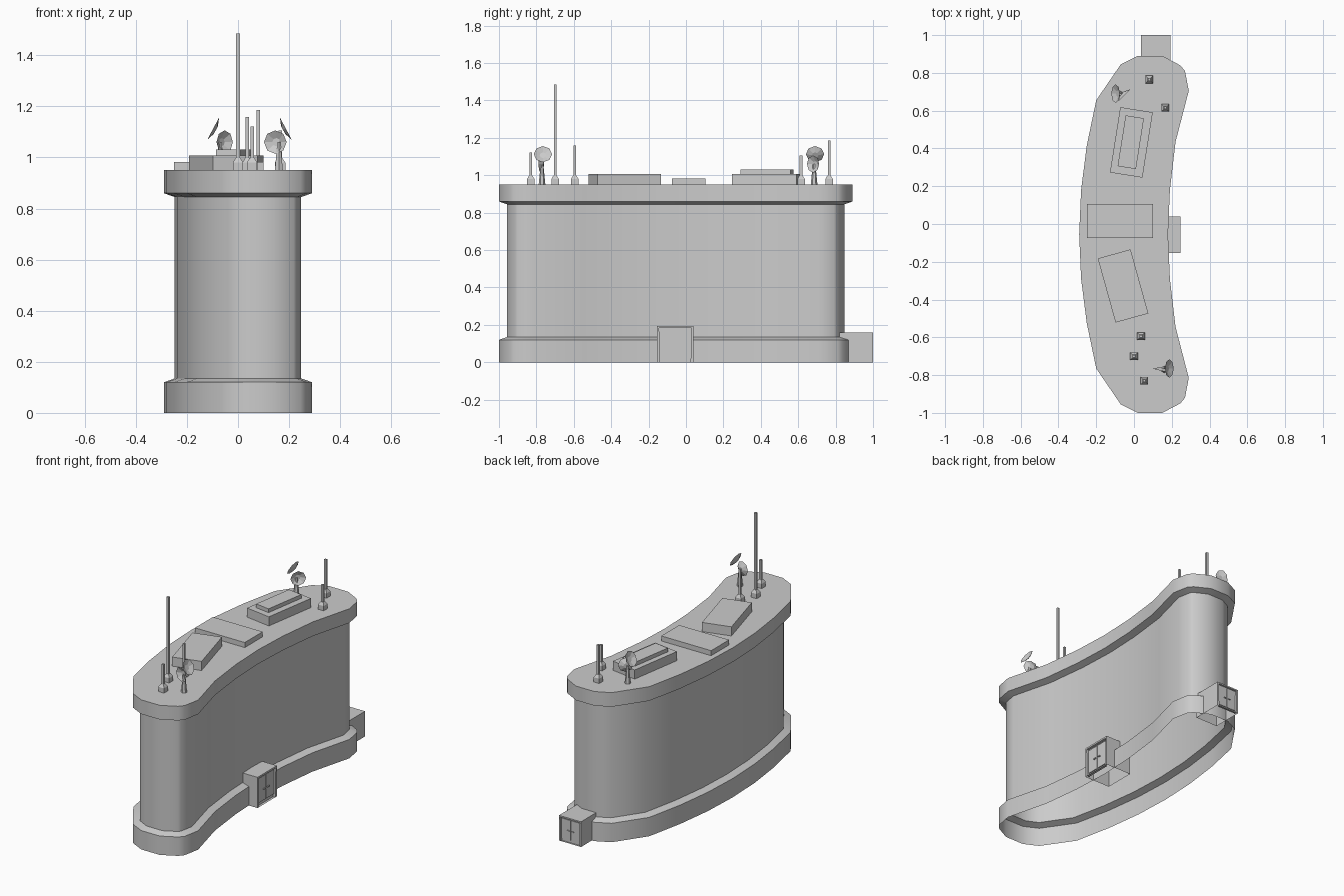
import bpy, bmesh, math
from mathutils import Vector, Matrix

if "Cube" in bpy.data.objects:
    bpy.data.objects.remove(bpy.data.objects["Cube"])

YC = -0.055      # mirror line of the curved plan
ROOF = 0.95


def make(name, bm, smooth=None):
    bmesh.ops.recalc_face_normals(bm, faces=bm.faces)
    me = bpy.data.meshes.new(name)
    bm.to_mesh(me)
    bm.free()
    ob = bpy.data.objects.new(name, me)
    bpy.context.collection.objects.link(ob)
    if smooth:
        bpy.ops.object.select_all(action='DESELECT')
        ob.select_set(True)
        bpy.context.view_layer.objects.active = ob
        bpy.ops.object.shade_smooth_by_angle(angle=math.radians(smooth))
    return ob


def add_box(bm, lo, hi, mat=Matrix(), open_bottom=False):
    lo, hi = Vector(lo), Vector(hi)
    size = hi - lo
    m = mat @ Matrix.Translation((lo + hi) / 2) @ Matrix.Diagonal((*size, 1))
    vs = bmesh.ops.create_cube(bm, size=1, matrix=m)['verts']
    if open_bottom:
        low = min(v.co.z for v in vs)
        bm.faces.ensure_lookup_table()
        down = [f for f in {f for v in vs for f in v.link_faces}
                if all(v.co.z < low + 1e-4 for v in f.verts)]
        bmesh.ops.delete(bm, geom=down, context='FACES')
    return vs


# plan outline: half profile, mirrored across the middle of the building
half = [(.18, 0), (.19, .235), (.22, .49), (.29, .76), (.27, .865), (.245, .895),
        (.15, .945), (.02, .945), (-.07, .90), (-.2, .71), (-.25, .47),
        (-.28, .235), (-.29, 0)]
outline = [Vector((x, YC + y)) for x, y in half]
outline += [Vector((x, YC - y)) for x, y in half[-2:0:-1]]


def inset(points, d):
    out = []
    n = len(points)
    for i, p in enumerate(points):
        a = (p - points[i - 1]).normalized()
        b = (points[(i + 1) % n] - p).normalized()
        na, nb = Vector((-a.y, a.x)), Vector((-b.y, b.x))
        out.append(p + (na + nb) * d / (1 + na.dot(nb)))
    return out


# curved tower shell with base and top flanges, open underneath
bm = bmesh.new()
rings = []
for z, d in [(0, 0), (.12, 0), (.135, .042), (.845, .042), (.86, 0), (ROOF, 0)]:
    rings.append([bm.verts.new((p.x, p.y, z)) for p in inset(outline, d)])
for r0, r1 in zip(rings, rings[1:]):
    for i in range(len(r0)):
        j = (i + 1) % len(r0)
        bm.faces.new((r0[i], r0[j], r1[j], r1[i]))
bm.faces.new(rings[-1])
make("tower_shell", bm, 35)


# entrance porches: recessed frame, two door leaves and handles
def porch(name, pos, w, h, depth, rot):
    m = Matrix.Translation(pos) @ Matrix.Rotation(rot, 4, 'Z')
    bm = bmesh.new()
    add_box(bm, (-w / 2, -depth, 0), (w / 2, 0, h), open_bottom=True)
    bm.faces.ensure_lookup_table()
    front = max(bm.faces, key=lambda f: f.calc_center_median().y)
    t = w * .08
    bmesh.ops.inset_region(bm, faces=[front], thickness=t)
    r = bmesh.ops.extrude_face_region(bm, geom=[front])
    bmesh.ops.translate(bm, vec=(0, -t, 0),
                        verts=[v for v in r['geom'] if isinstance(v, bmesh.types.BMVert)])
    if front.is_valid:
        bmesh.ops.delete(bm, geom=[front], context='FACES_ONLY')
    bm.transform(m)
    make(name, bm)
    bm = bmesh.new()
    for s in (-1, 1):
        c = s * (w / 4 - t / 2)
        k = w / 4 - t / 2 - w * .012
        add_box(bm, (c - k, -t * 1.1, t * 1.3), (c + k, -t * .6, h - t * 1.3), m)
        c = s * w * .1
        add_box(bm, (c - w * .045, -t * .7, h * .46), (c + w * .045, -t * .1, h * .49), m)
    make(name + "_doors", bm)


porch("side_porch", (.245, -.057, 0), .195, .195, .18, -math.pi / 2)
porch("end_porch", (.115, 1.0, 0), .155, .16, .195, 0)

# rooftop plant boxes
for name, cx, cy, sx, sy, z0, z1, ang in [
        ("roof_unit_north", -.014, .432, .174, .35, ROOF, 1.008, -9),
        ("roof_unit_north_lid", -.017, .433, .098, .272, 1.008, 1.032, -9),
        ("roof_unit_middle", -.075, .015, .35, .18, ROOF, .982, 0),
        ("roof_unit_south", -.058, -.328, .18, .352, ROOF, 1.008, 15.5)]:
    bm = bmesh.new()
    m = Matrix.Translation((cx, cy, 0)) @ Matrix.Rotation(math.radians(ang), 4, 'Z')
    add_box(bm, (-sx / 2, -sy / 2, z0), (sx / 2, sy / 2, z1), m)
    make(name, bm)

# square masts on tapered footings
for i, (x, y, top) in enumerate([(.08, .765, 1.185), (.165, .615, 1.105), (.037, -.595, 1.158),
                                 (0, -.70, 1.485), (.055, -.83, 1.122)]):
    bm = bmesh.new()
    m = Matrix.Translation((x, y, 0))
    add_box(bm, (-.02, -.02, ROOF), (.02, .02, .98), m)
    bmesh.ops.create_cone(bm, cap_ends=True, segments=4, radius1=.02 * 2 ** .5,
                          radius2=.009 * 2 ** .5, depth=.018,
                          matrix=m @ Matrix.Translation((0, 0, .989)) @ Matrix.Rotation(math.pi / 4, 4, 'Z'))
    add_box(bm, (-.007, -.007, .995), (.007, .007, top), m)
    make(f"mast_{i + 1}", bm)


# paired satellite dishes on a tapered post
def dish(bm, centre, normal, r, depth):
    q = Vector(normal).to_track_quat('Z', 'Y').to_matrix().to_4x4()
    m = Matrix.Translation(centre) @ q
    bmesh.ops.create_cone(bm, cap_ends=False, segments=8, radius1=r * .35, radius2=r,
                          depth=depth, matrix=m)
    bmesh.ops.create_circle(bm, cap_ends=True, segments=8, radius=r * .35,
                            matrix=m @ Matrix.Translation((0, 0, -depth / 2)))
    bmesh.ops.remove_doubles(bm, verts=bm.verts, dist=1e-5)


for name, x, y, s, low_n in [("north_dishes", -.07, .685, -1, (.72, -.7, 0)),
                             ("south_dishes", .16, -.77, 1, (-.25, -.97, 0))]:
    bm = bmesh.new()
    bmesh.ops.create_cone(bm, cap_ends=True, segments=6, radius1=.018, radius2=.007, depth=.11,
                          matrix=Matrix.Translation((x, y, ROOF + .055)))
    dish(bm, (x + s * .022, y + .005, 1.11), (s * .88, 0, .47), .049, .012)
    dish(bm, (x - s * .012, y, 1.06), low_n, .046, .016)
    make(name, bm)
